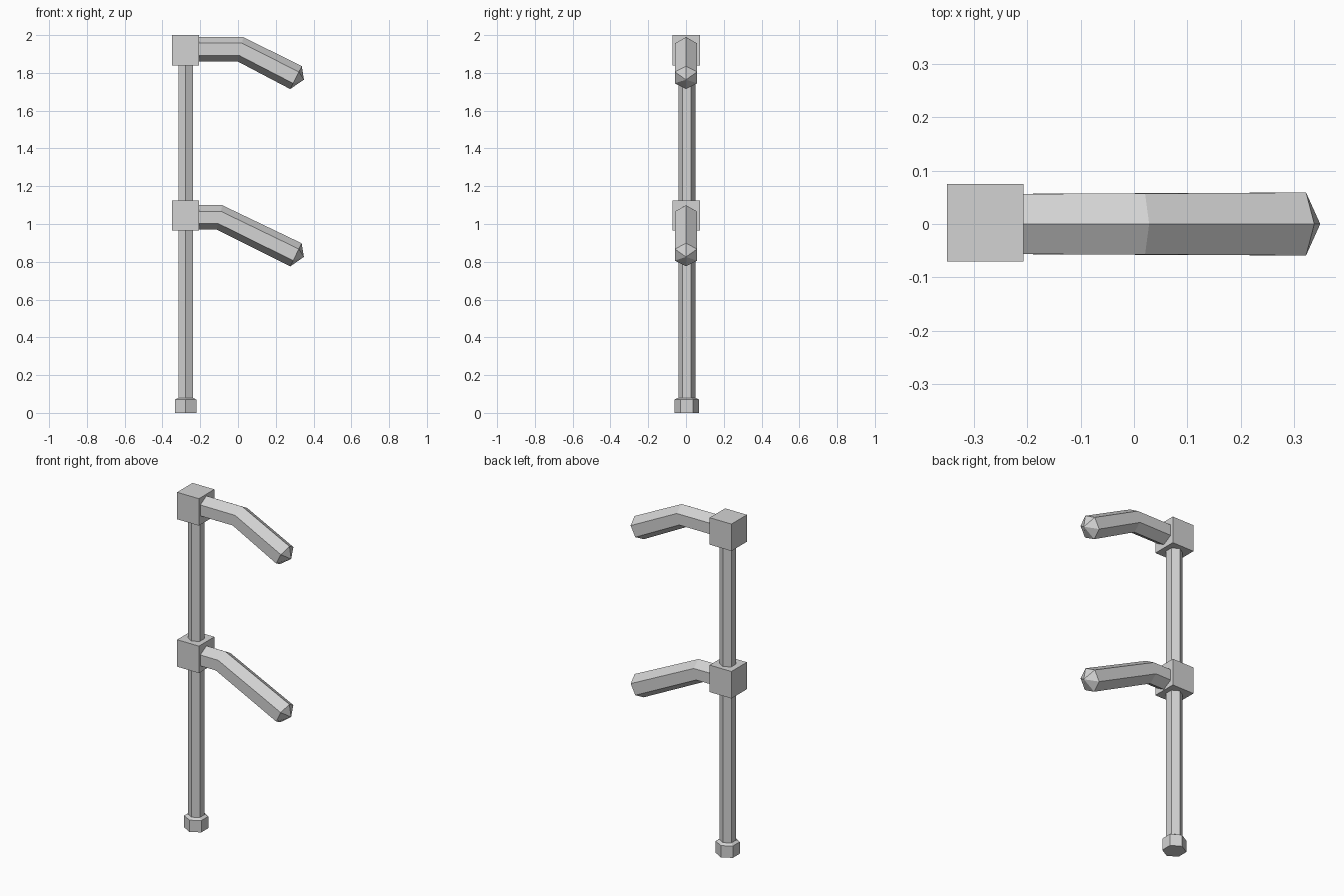
import bpy, bmesh
from math import cos, sin, pi
from mathutils import Vector

cube = bpy.data.objects.get("Cube")
if cube:
    bpy.data.objects.remove(cube, do_unlink=True)

grey = bpy.data.materials.new("light grey")
grey.use_nodes = True
COLOUR = (0.65, 0.65, 0.65, 1)
grey.diffuse_color = COLOUR
grey.node_tree.nodes["Principled BSDF"].inputs["Base Color"].default_value = COLOUR

POST_X, POST_Y = -0.277, 0.004


def finish(name, bm):
    bmesh.ops.recalc_face_normals(bm, faces=bm.faces)
    mesh = bpy.data.meshes.new(name)
    bm.to_mesh(mesh)
    bm.free()
    mesh.materials.append(grey)
    obj = bpy.data.objects.new(name, mesh)
    bpy.context.collection.objects.link(obj)
    return obj


def bridge(bm, lower, upper):
    for i in range(6):
        j = (i + 1) % 6
        bm.faces.new((lower[i], lower[j], upper[j], upper[i]))


def hex_ring(bm, centre, u, v, radius):
    """Six points around a centre, with one corner along u."""
    return [bm.verts.new(centre + radius * (u * cos(i * pi / 3) + v * sin(i * pi / 3)))
            for i in range(6)]


def upright(name, profile):
    """Six-sided column from (radius, height) pairs."""
    bm = bmesh.new()
    rings = [hex_ring(bm, Vector((POST_X, POST_Y, z)), Vector((0, 1, 0)),
                      Vector((1, 0, 0)), r) for r, z in profile]
    for a, b in zip(rings, rings[1:]):
        bridge(bm, a, b)
    bm.faces.new(rings[0])
    bm.faces.new(rings[-1])
    return finish(name, bm)


def block(name, z):
    bm = bmesh.new()
    bmesh.ops.create_cube(bm, size=1)
    bmesh.ops.scale(bm, vec=(0.143, 0.145, 0.16), verts=bm.verts)
    bmesh.ops.translate(bm, vec=(-0.279, 0.002, z), verts=bm.verts)
    return finish(name, bm)


def arm(name, root_z, bend_x, end_z):
    """Bent six-sided bar with a blunt pointed end."""
    bm = bmesh.new()
    across = Vector((0, 1, 0))
    root, bend, end = (Vector((-0.26, 0, root_z)), Vector((bend_x, 0, root_z)),
                       Vector((0.307, 0, end_z)))
    d1, d2 = (bend - root).normalized(), (end - bend).normalized()
    mid = (d1 + d2).normalized()
    rings = []
    for point, axis, radius in ((root, d1, 0.065),
                                (bend, mid, 0.066), (end, d2, 0.068)):
        rings.append(hex_ring(bm, point, axis.cross(across), across, radius))
    for a, b in zip(rings, rings[1:]):
        bridge(bm, a, b)
    bm.faces.new(rings[0])
    tip = bm.verts.new(end + Vector((0.042, 0, -0.011)))
    for i in range(6):
        bm.faces.new((rings[-1][i], rings[-1][(i + 1) % 6], tip))
    return finish(name, bm)


# Post and its foot
upright("post", ((0.045, 0.02), (0.045, 1.9)))
upright("foot", ((0.065, 0), (0.065, 0.07), (0.047, 0.08)))

# Joint blocks and bent arms
block("upper_block", 1.92)
block("lower_block", 1.045)
arm("upper_arm", 1.925, 0.013, 1.775)
arm("lower_arm", 1.035, -0.098, 0.837)
